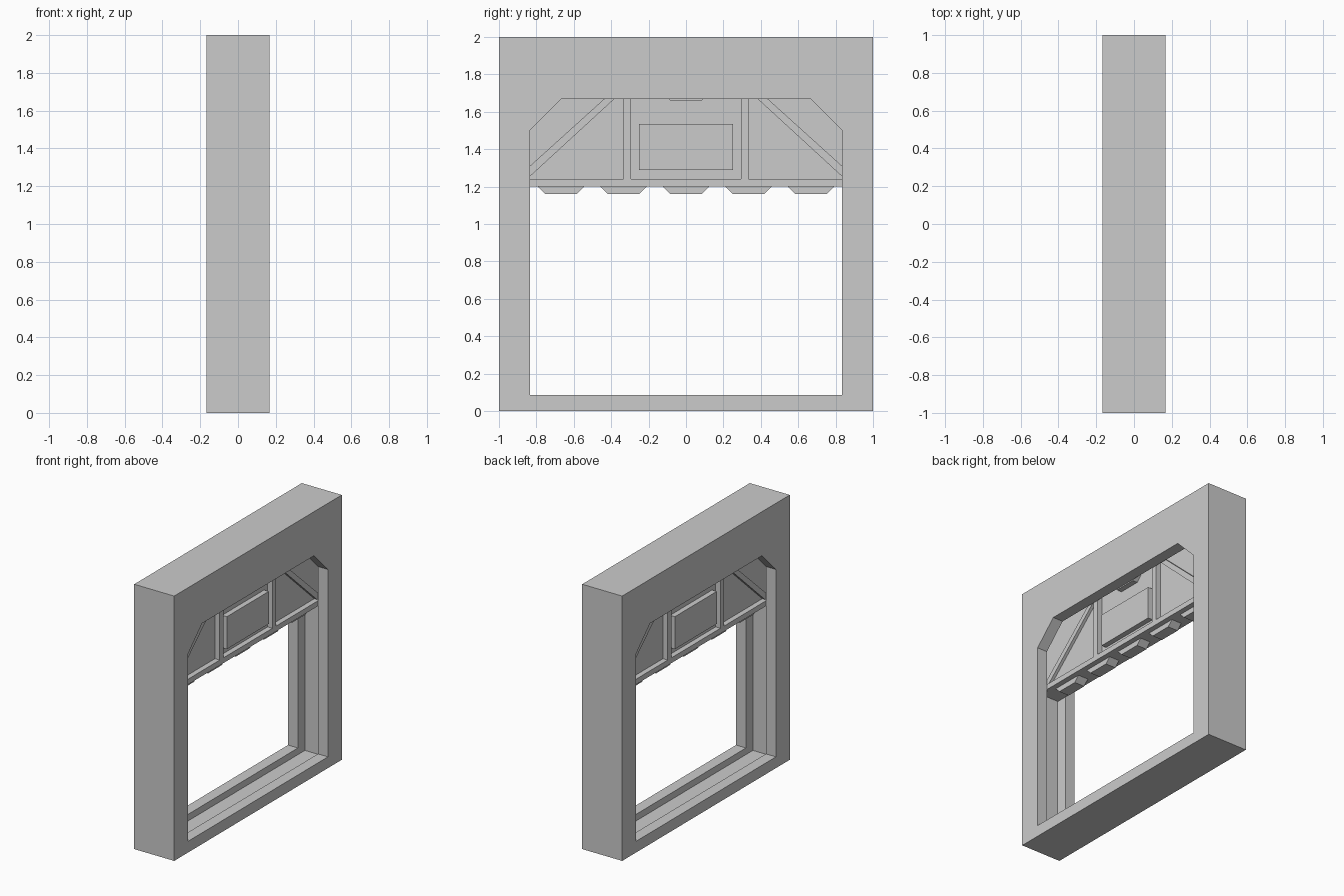
import bpy, bmesh

if "Cube" in bpy.data.objects:
    bpy.data.objects.remove(bpy.data.objects["Cube"])


def prism(name, pts, half):
    """Extrude a (y, z) profile along x from -half to +half."""
    bm = bmesh.new()
    face = bm.faces.new([bm.verts.new((-half, y, z)) for y, z in pts])
    ext = bmesh.ops.extrude_face_region(bm, geom=[face])
    verts = [v for v in ext["geom"] if isinstance(v, bmesh.types.BMVert)]
    bmesh.ops.translate(bm, verts=verts, vec=(2 * half, 0, 0))
    bmesh.ops.recalc_face_normals(bm, faces=bm.faces)
    me = bpy.data.meshes.new(name)
    bm.to_mesh(me)
    bm.free()
    ob = bpy.data.objects.new(name, me)
    bpy.context.collection.objects.link(ob)
    return ob


def rect(y0, y1, z0, z1):
    return [(y0, z0), (y1, z0), (y1, z1), (y0, z1)]


# Wall frame, cut by the chamfered opening and the door channel
frame = prism("wall_frame", rect(-1, 1, 0, 2), 0.167)
opening = prism("opening_cutter", [
    (-0.835, 0.085), (0.835, 0.085), (0.835, 1.5),
    (0.667, 1.667), (-0.667, 1.667), (-0.835, 1.5)], 0.3)
channel = prism("channel_cutter", rect(-0.918, 0.918, 0.035, 1.75), 0.0835)
for cutter in (opening, channel):
    mod = frame.modifiers.new(cutter.name, "BOOLEAN")
    mod.operation = "DIFFERENCE"
    mod.solver = "EXACT"
    mod.object = cutter
bpy.context.view_layer.update()
deps = bpy.context.evaluated_depsgraph_get()
cut_mesh = bpy.data.meshes.new_from_object(frame.evaluated_get(deps))
frame.modifiers.clear()
frame.data = cut_mesh
for cutter in (opening, channel):
    bpy.data.objects.remove(cutter)

# Raised door: thin plate with ribs standing out on both faces
TOP = 1.748
prism("door_plate", rect(-0.915, 0.915, 1.21, TOP), 0.042)
prism("door_bottom_rail", rect(-0.915, 0.915, 1.2, 1.24), 0.082)
prism("door_center_panel", rect(-0.25, 0.25, 1.29, 1.535), 0.082)
for side, s in (("left", -1), ("right", 1)):
    prism(f"door_upright_{side}", rect(s * 0.293, s * 0.335, 1.235, TOP), 0.082)
    brace = [(0.85, 1.24), (0.335, 1.713), (0.335, TOP), (0.35, TOP), (0.91, 1.242)]
    prism(f"door_brace_{side}", [(s * y, z) for y, z in brace], 0.065)

# Locking teeth under the door
for i in range(5):
    c = (i - 2) * 0.334
    prism(f"door_tooth_{i + 1}", [
        (c - 0.125, 1.202), (c - 0.083, 1.16),
        (c + 0.083, 1.16), (c + 0.125, 1.202)], 0.042)

# Upper catch just showing below the lintel
prism("door_upper_catch", [
    (-0.125, 1.702), (-0.085, 1.66), (0.085, 1.66), (0.125, 1.702)], 0.082)
